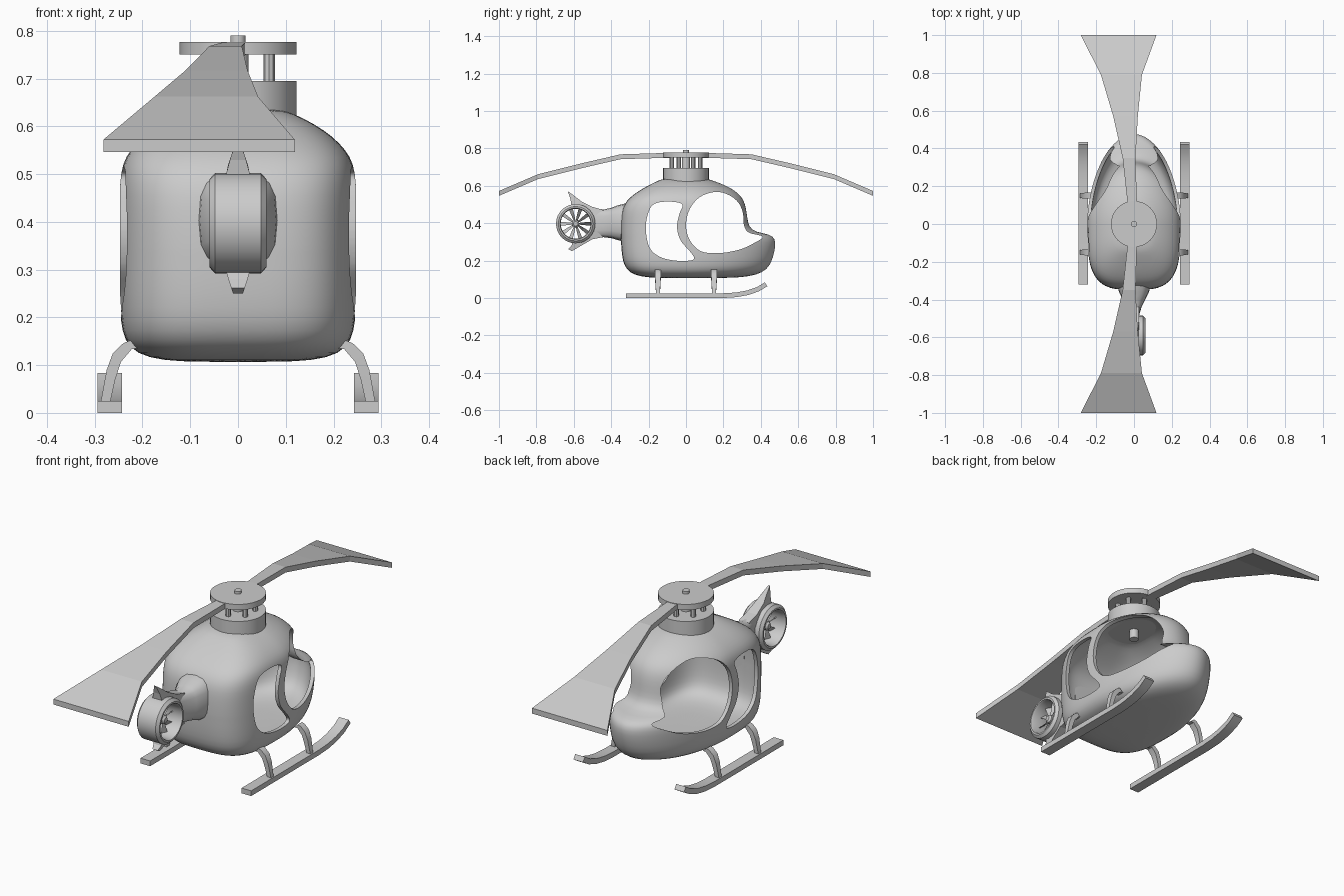
import bpy, bmesh, math
from mathutils import Vector

if "Cube" in bpy.data.objects:
    bpy.data.objects.remove(bpy.data.objects["Cube"])

C = bpy.context


def smooth(ob, angle=35):
    bpy.ops.object.select_all(action='DESELECT')
    ob.select_set(True)
    C.view_layer.objects.active = ob
    bpy.ops.object.shade_smooth_by_angle(angle=math.radians(angle))


def mesh(name, verts, faces):
    me = bpy.data.meshes.new(name)
    me.from_pydata([tuple(v) for v in verts], [], faces)
    bm = bmesh.new()
    bm.from_mesh(me)
    bmesh.ops.recalc_face_normals(bm, faces=bm.faces)
    bm.to_mesh(me)
    bm.free()
    ob = bpy.data.objects.new(name, me)
    C.collection.objects.link(ob)
    return ob


def loft(name, rings, closed=False):
    n, m = len(rings[0]), len(rings)
    faces = [(i * n + j, i * n + (j + 1) % n, (i + 1) % m * n + (j + 1) % n, (i + 1) % m * n + j)
             for i in range(m if closed else m - 1) for j in range(n)]
    if not closed:
        faces += [tuple(range(n)), tuple(range((m - 1) * n, m * n))]
    return mesh(name, [v for r in rings for v in r], faces)


def prism(name, pts, width):
    # yz outline extruded across x; width(y, z) gives the half width
    return loft(name, [[(s * width(y, z), y, z) for y, z in pts] for s in (-1, 1)])


def disc(name, r, z0, z1, n=32, x=0, y=0):
    ring = [(x + r * math.cos(2 * math.pi * i / n), y + r * math.sin(2 * math.pi * i / n)) for i in range(n)]
    ob = loft(name, [[(a, b, z) for a, b in ring] for z in (z0, z1)])
    smooth(ob)
    return ob


def rounded(pts, k=5):
    out, n = [], len(pts)
    for i in range(n):
        a, b, c, d = (Vector(pts[(i + j) % n]) for j in (-1, 0, 1, 2))
        for s in range(k):
            t = s / k
            out.append(tuple(0.5 * (2 * b + (c - a) * t + (2 * a - 5 * b + 4 * c - d) * t * t
                                    + (3 * b - a - 3 * c + d) * t ** 3)))
    return out


# Cabin shell: horizontal slices (z, rear y, front y, half width)
slices = [(.106, -.16, .24, .12), (.115, -.25, .34, .19), (.135, -.30, .41, .228),
          (.17, -.33, .448, .244), (.22, -.342, .468, .248), (.28, -.347, .48, .248),
          (.315, -.348, .477, .248), (.34, -.349, .455, .248), (.352, -.349, .37, .248),
          (.38, -.349, .337, .248), (.43, -.347, .328, .248), (.48, -.34, .322, .248),
          (.52, -.318, .31, .243), (.55, -.285, .29, .227), (.58, -.24, .253, .197),
          (.605, -.195, .205, .16), (.625, -.155, .15, .12), (.64, -.12, .11, .08)]
rings = []
for z, yb, yf, w in slices:
    ring = []
    for i in range(48):
        a = 2 * math.pi * i / 48
        c, s = math.cos(a), math.sin(a)
        e = 2 / 1.9 if s >= 0 else 2 / 3.4
        ring.append((w * math.copysign(abs(c) ** e, c),
                     (yf if s >= 0 else yb) * abs(s) ** e, z))
    rings.append(ring)
cabin = loft("cabin_shell", rings)
cabin.modifiers.new("round", 'SUBSURF').levels = 1
sol = cabin.modifiers.new("wall", 'SOLIDIFY')
sol.thickness, sol.offset = .018, -1

# Window openings cut straight through both sides
windshield = [(0, .39), (.02, .475), (.075, .54), (.16, .567), (.23, .55), (.28, .51), (.304, .455),
              (.31, .39), (.335, .35), (.41, .328), (.37, .297), (.29, .26), (.18, .24), (.08, .25), (.02, .31)]
door = [(-.215, .37), (-.20, .46), (-.165, .505), (-.085, .515), (-.02, .50), (-.035, .45), (-.048, .38),
        (-.03, .31), (.02, .25), (.043, .215), (.02, .20), (-.06, .20), (-.14, .22), (-.195, .27)]
cutters = []
for nm, pts in (("windshield_cutter", windshield), ("door_cutter", door)):
    cut = prism(nm, rounded(pts), lambda y, z: .5)
    cut.hide_render = True
    b = cabin.modifiers.new(nm, 'BOOLEAN')
    b.operation, b.solver, b.object = 'DIFFERENCE', 'EXACT', cut
    cutters.append(cut)
done = bpy.data.meshes.new_from_object(cabin.evaluated_get(C.evaluated_depsgraph_get()))
cabin.modifiers.clear()
cabin.data = done
for cut in cutters:
    bpy.data.objects.remove(cut)
smooth(cabin, 40)

# Rotor mast
disc("mast_base", .122, .615, .695)
disc("mast_shaft", .022, .57, .76, 16)
disc("rotor_disc", .122, .75, .777)
disc("rotor_cap", .016, .775, .79, 12)
for i in range(6):
    a = math.pi * (i + .5) / 3
    disc("mast_post", .012, .69, .755, 8, .075 * math.cos(a), .075 * math.sin(a))

# Rotor blades: stations (y, left x, right x, top z)
stations = [(.05, -.035, .017, .776), (.12, -.035, .015, .775), (.35, -.06, .008, .768),
            (.57, -.11, .02, .717), (.79, -.175, .042, .662), (1, -.282, .119, .572)]
for s in (-1, 1):
    loft("rotor_blade", [[(a, s * y, z), (b, s * y, z), (b, s * y, z - .026), (a, s * y, z - .026)]
                         for y, a, b, z in stations])

# Landing skids and their curved struts
skid = [(-.32, .0125, 0), (.2, .0125, 0), (.27, .017, .1), (.33, .028, .27), (.385, .047, .45), (.428, .073, .6)]
strut = [(.205, .135, .225, .152, .016), (.222, .134, .24, .146, .016), (.245, .107, .262, .125, .0155),
         (.257, .07, .275, .09, .014), (.268, .02, .288, .02, .010)]
for s in (-1, 1):
    rings = []
    for y, z, a in skid:
        dy, dz = -.0125 * math.sin(a), .0125 * math.cos(a)
        rings.append([(s * .243, y - dy, z - dz), (s * .294, y - dy, z - dz),
                      (s * .294, y + dy, z + dz), (s * .243, y + dy, z + dz)])
    smooth(loft("skid", rings))
    for y in (-.15, .15):
        smooth(loft("skid_strut", [[(s * xi, y - h, zi), (s * xo, y - h, zo), (s * xo, y + h, zo), (s * xi, y + h, zi)]
                                   for xi, zi, xo, zo, h in strut]))

# Tail boom: sections (y, half width, low z, high z)
rings = []
for y, w, lo, hi in [(-.325, .085, .30, .505), (-.36, .08, .308, .497), (-.40, .06, .32, .482),
                     (-.44, .04, .325, .473), (-.48, .028, .322, .478), (-.50, .024, .34, .46)]:
    ring = []
    for i in range(16):
        c, s = math.cos(math.pi * i / 8), math.sin(math.pi * i / 8)
        ring.append((w * math.copysign(abs(c) ** .7, c), y,
                     (lo + hi) / 2 + (hi - lo) / 2 * math.copysign(abs(s) ** .7, s)))
    rings.append(ring)
smooth(loft("tail_boom", rings))

# Tail fins, thinning toward their tips
upper = [(-.44, .47), (-.50, .487), (-.56, .517), (-.60, .548), (-.632, .571), (-.618, .53), (-.612, .492),
         (-.56, .488), (-.52, .462), (-.498, .43)]
lower = [(-.44, .326), (-.50, .314), (-.56, .28), (-.61, .25), (-.63, .262), (-.612, .28), (-.605, .305),
         (-.56, .312), (-.52, .338), (-.498, .37)]
for nm, pts in (("upper_fin", upper), ("lower_fin", lower)):
    prism(nm, pts, lambda y, z: max(.004, .027 * min(1, (.172 - abs(z - .4)) / .08 + .1)))

# Tail fan: bevelled duct, hub and ten pitched blades
CY, CZ = -.59, .397


def polar(x, r, a):
    return (x, CY + r * math.cos(a), CZ + r * math.sin(a))


duct = [(-.06, .092), (-.048, .105), (.048, .105), (.06, .092), (.06, .084), (.05, .08), (-.05, .08), (-.06, .084)]
smooth(loft("fan_duct", [[polar(x, r, 2 * math.pi * i / 32) for x, r in duct] for i in range(32)], True), 25)
hub = [(-.03, .012), (-.022, .02), (.022, .02), (.03, .012)]
smooth(loft("fan_hub", [[polar(x, r, 2 * math.pi * i / 16) for i in range(16)] for x, r in hub]))
for k in range(10):
    a = 2 * math.pi * k / 10
    rings = []
    for r, h in ((.012, .004), (.05, .008), (.082, .010)):
        rings.append([polar(x, r, a + t * h / r) for x, t in ((-.014, -1), (-.008, -1), (.014, 1), (.008, 1))])
    loft("fan_blade", rings)
